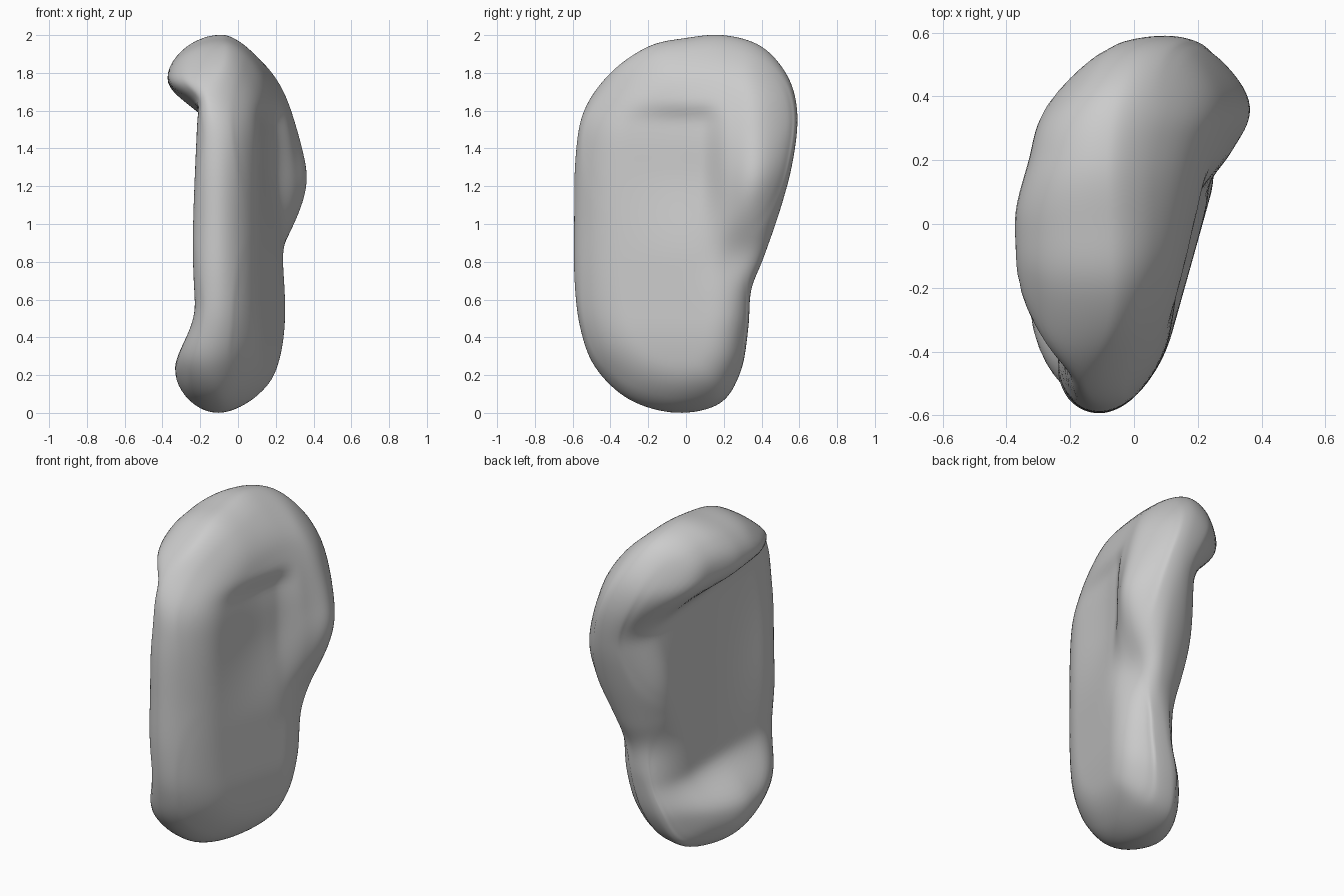
import bpy, bmesh, math
from mathutils import Vector

if "Cube" in bpy.data.objects:
    bpy.data.objects.remove(bpy.data.objects["Cube"])

# Side outline (y, z), clockwise from the top
OUTLINE = [(0.2, 2.0), (0.4, 1.94), (0.54, 1.78), (0.59, 1.58), (0.565, 1.33), (0.5, 1.08),
           (0.41, 0.82), (0.345, 0.65), (0.33, 0.45), (0.29, 0.22), (0.18, 0.05), (-0.05, 0.0),
           (-0.3, 0.07), (-0.48, 0.24), (-0.56, 0.45), (-0.59, 0.7), (-0.592, 1.0),
           (-0.585, 1.35), (-0.54, 1.6), (-0.4, 1.8), (-0.2, 1.94), (0.0, 1.985)]
STEPS, RINGS = 8, 44


def smooth_loop(points):
    pts = [Vector(p) for p in points]
    n = len(pts)
    out = []
    for i in range(n):
        a, b, c, d = (pts[(i + k) % n] for k in (-1, 0, 1, 2))
        for s in range(STEPS):
            t = s / STEPS
            out.append(0.5 * (2 * b + (c - a) * t + (2 * a - 5 * b + 4 * c - d) * t * t
                              + (3 * b - a - 3 * c + d) * t ** 3))
    return out


def step(a, b, v):
    t = min(max((v - a) / (b - a), 0), 1)
    return t * t * (3 - 2 * t)


def bump(y, z, cy, cz, wy, wz):
    return math.exp(-((y - cy) / wy) ** 2 - ((z - cz) / wz) ** 2)


def rim(y, z):
    # x of the rim line where both faces meet
    x = -0.105 + 0.25 * (y + 0.58) * max(0, 1 - (z - 1) ** 2)
    x += 0.02 * step(1.7, 1.95, z)
    return x - 0.06 * bump(y, z, -0.48, 1.7, 0.2, 0.16) - 0.05 * bump(y, z, -0.5, 0.22, 0.25, 0.2)


def right_face(y, z):
    x = 0.215 + 0.28 * y
    lean = 0.3 + 0.4 * step(-0.2, 0.4, y)
    x -= lean * max(0, z - 1.4) ** 2 + 0.4 * max(0, 0.5 - z) ** 2
    x -= 0.04 * step(-0.45, 0.0, y) * step(0.22, 0.08, y) * step(0.8, 1.3, z) * step(1.65, 1.54, z)
    x += 0.06 * bump(y, z, 0.36, 1.22, 0.15, 0.22)
    x -= 0.05 * bump(y, z, 0.3, 0.82, 0.15, 0.15)
    x -= 0.07 * step(0.3, 0.58, y) * step(1.2, 1.6, z)
    return x


def left_face(y, z):
    x = -0.135 + 0.21 * y
    x -= 0.06 * bump(y, z, 0.42, 1.0, 0.2, 0.35)
    x -= 0.02 * bump(y, z, -0.5, 0.9, 0.2, 0.4)
    # overhanging top lip and lower lip
    top = step(1.50 - 0.3 * y, 1.76 - 0.08 * y, z)
    low = step(0.50 - 0.2 * y, 0.24, z)
    x += (-0.375 + 0.06 * step(0.0, 0.3, y) + 0.1 * step(0.25, 0.55, y) - x) * top
    x += (-0.335 + 0.2 * step(-0.15, 0.35, y) - x) * low
    return x


loop = smooth_loop(OUTLINE)
centre = Vector((0, 1))


def surface_x(p, face, radius):
    d = min((p - q).length for q in loop)
    f = math.sqrt(max(0, 1 - (1 - min(d / radius, 1)) ** 2))
    m = rim(*p)
    return m + (face(*p) - m) * f


# Slab body: concentric rings on both faces sharing one rim
bm = bmesh.new()
n = len(loop)
edge_ring = [bm.verts.new((rim(*p), p.x, p.y)) for p in loop]
for face, radius in ((right_face, 0.25), (left_face, 0.21)):
    prev = edge_ring
    for r in range(1, RINGS):
        rho = math.cos(r / RINGS * math.pi / 2) if r < 12 else \
            math.cos(11 / RINGS * math.pi / 2) * (RINGS - r) / (RINGS - 11)
        ring = []
        for q in loop:
            p = centre + (q - centre) * rho
            ring.append(bm.verts.new((surface_x(p, face, radius), p.x, p.y)))
        for i in range(n):
            j = (i + 1) % n
            bm.faces.new((prev[i], prev[j], ring[j], ring[i]))
        prev = ring
    tip = bm.verts.new((surface_x(centre, face, radius), 0, 1))
    for i in range(n):
        bm.faces.new((prev[i], prev[(i + 1) % n], tip))
bmesh.ops.recalc_face_normals(bm, faces=bm.faces)
for f in bm.faces:
    f.smooth = True

mesh = bpy.data.meshes.new("curved_slab")
bm.to_mesh(mesh)
bm.free()
grey = bpy.data.materials.new("light grey")
grey.diffuse_color = (0.6, 0.6, 0.6, 1)
grey.use_nodes = True
grey.node_tree.nodes["Principled BSDF"].inputs["Base Color"].default_value = grey.diffuse_color
mesh.materials.append(grey)
body = bpy.data.objects.new("curved_slab", mesh)
bpy.context.collection.objects.link(body)

# Soften the lips
soft = body.modifiers.new("soften", 'SMOOTH')
soft.factor = 0.5
soft.iterations = 5
